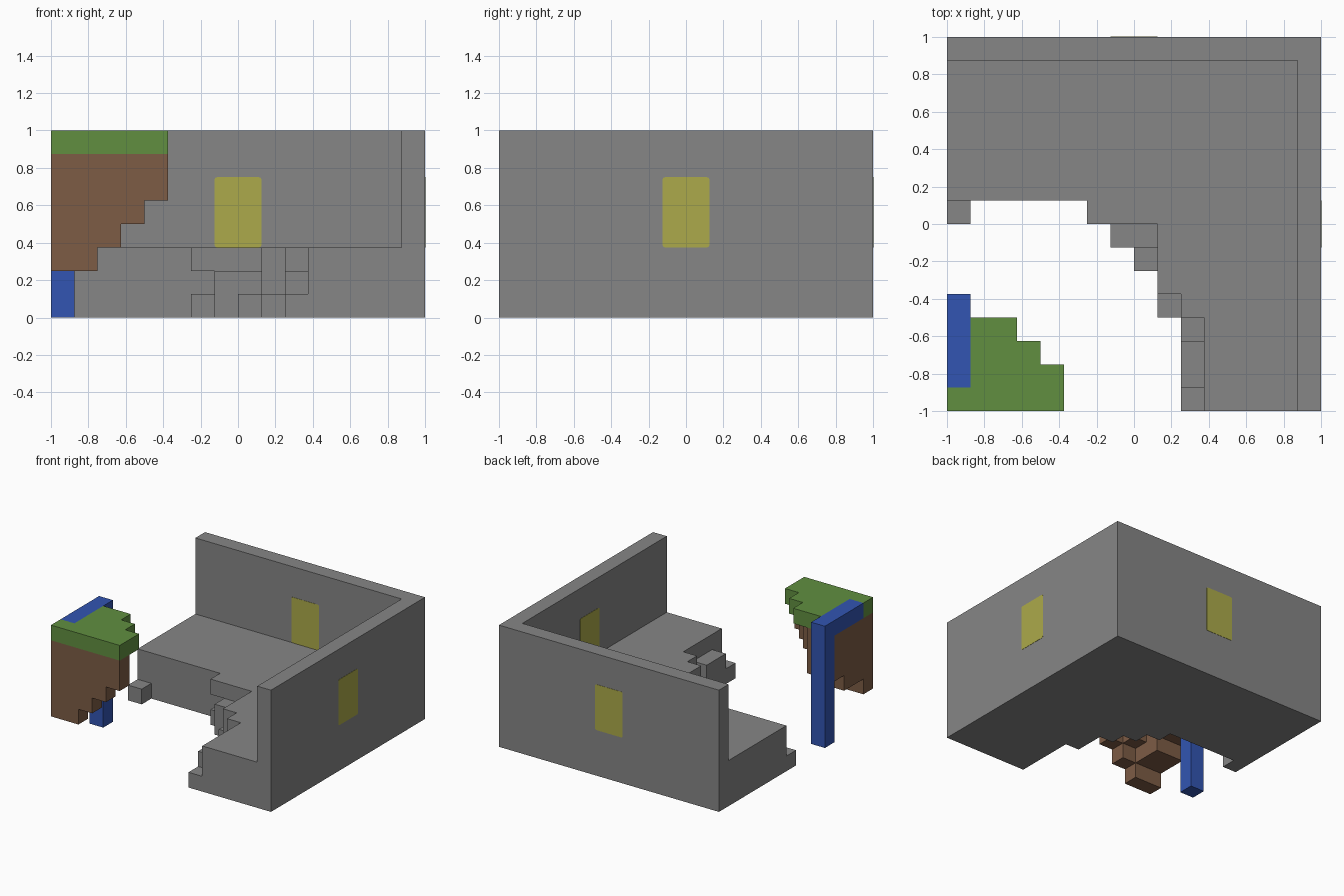
import bpy, bmesh
from mathutils import Vector, Matrix

cube = bpy.data.objects.get("Cube")
if cube:
    bpy.data.objects.remove(cube, do_unlink=True)

N, UNIT = 16, 0.125  # blocks along one side, block size


def material(name, rgb):
    m = bpy.data.materials.new(name)
    m.use_nodes = True
    m.diffuse_color = (*rgb, 1)
    m.node_tree.nodes["Principled BSDF"].inputs["Base Color"].default_value = (*rgb, 1)
    return m


stone = material("stone grey", (0.238, 0.238, 0.238))
grass = material("grass green", (0.119, 0.275, 0.051))
earth = material("earth brown", (0.205, 0.107, 0.060))
water = material("water blue", (0.032, 0.091, 0.445))
glow = material("window yellow", (0.413, 0.402, 0.069))


def finish(name, bm, mat):
    mesh = bpy.data.meshes.new(name)
    bm.to_mesh(mesh)
    bm.free()
    mesh.materials.append(mat)
    obj = bpy.data.objects.new(name, mesh)
    bpy.context.collection.objects.link(obj)
    return obj


def block(x0, x1, y0, y1, z0, z1):
    """Cells of a box; upper limits are not included."""
    return {(x, y, z) for x in range(x0, x1) for y in range(y0, y1) for z in range(z0, z1)}


def build_cells(name, cells, mat):
    """Outer skin of a set of cells, with flat areas merged."""
    bm = bmesh.new()
    for cell in cells:
        for axis in range(3):
            for side in (0, 1):
                near = list(cell)
                near[axis] += 2 * side - 1
                if tuple(near) in cells:
                    continue
                u, v = (axis + 1) % 3, (axis + 2) % 3
                corners = []
                for a, b in ((0, 0), (1, 0), (1, 1), (0, 1)):
                    p = list(cell)
                    p[axis] += side
                    p[u] += a
                    p[v] += b
                    corners.append(bm.verts.new(((p[0] - N / 2) * UNIT, (p[1] - N / 2) * UNIT, p[2] * UNIT)))
                bm.faces.new(corners if side else corners[::-1])
    bmesh.ops.remove_doubles(bm, verts=bm.verts, dist=0.001)
    bmesh.ops.dissolve_limit(bm, angle_limit=0.02, verts=bm.verts, edges=bm.edges)
    return finish(name, bm, mat)


# Stone floor with a broken edge, and two tall walls
floor_start = [11, 11, 11, 11, 10, 9, 9, 9, 6]
cells = block(0, N, 9, N, 0, 3)
for y, start in enumerate(floor_start):
    cells |= block(start, N, y, y + 1, 0, 3)
cells -= {(6, 8, 1)}
cells |= block(N - 1, N, 0, N, 0, 8) | block(0, N, N - 1, N, 0, 8)

# Low rubble steps along the broken edge
for x, y, height in ((0, 8, 1), (7, 7, 2), (8, 7, 2), (8, 6, 1), (9, 4, 1),
                     (10, 3, 1), (10, 2, 2), (10, 1, 2), (10, 0, 1)):
    cells |= block(x, x + 1, y, y + 1, 0, height)
build_cells("ruined_walls_and_floor", cells, stone)


# Floating islet: each layer lists the row lengths from front to back
def layer(z, rows):
    return {(x, y, z) for y, length in enumerate(rows) for x in range(length)}


stream = block(0, 1, 1, 5, 7, 8) | block(0, 1, 4, 5, 0, 8)
soil = set()
for z, rows in ((2, [2]), (3, [3, 2, 2]), (4, [4, 3, 2, 2]), (5, [5, 4, 3, 2]), (6, [5, 4, 3, 2])):
    soil |= layer(z, rows)
build_cells("islet_soil", soil, earth)
build_cells("islet_grass", layer(7, [5, 5, 4, 3]) - stream, grass)
build_cells("waterfall", stream, water)


# Windows: thin rounded plates on both sides of each wall
def window(name, centre, turned):
    bm = bmesh.new()
    bmesh.ops.create_cube(bm, size=1)
    bmesh.ops.scale(bm, vec=(2 * UNIT, 0.004, 3 * UNIT), verts=bm.verts)
    corner_edges = [e for e in bm.edges if abs((e.verts[0].co - e.verts[1].co).y) > 0.001]
    bmesh.ops.bevel(bm, geom=corner_edges, offset=0.012, segments=3, profile=0.5, affect='EDGES')
    if turned:
        bmesh.ops.rotate(bm, matrix=Matrix.Rotation(1.5707963, 3, 'Z'), verts=bm.verts)
    bmesh.ops.translate(bm, vec=Vector(centre), verts=bm.verts)
    finish(name, bm, glow)


for label, depth in (("inner", 1 - UNIT), ("outer", 1)):
    window("back_window_" + label, (0, depth, 4.5 * UNIT), False)
    window("left_window_" + label, (depth, 0, 4.5 * UNIT), True)
